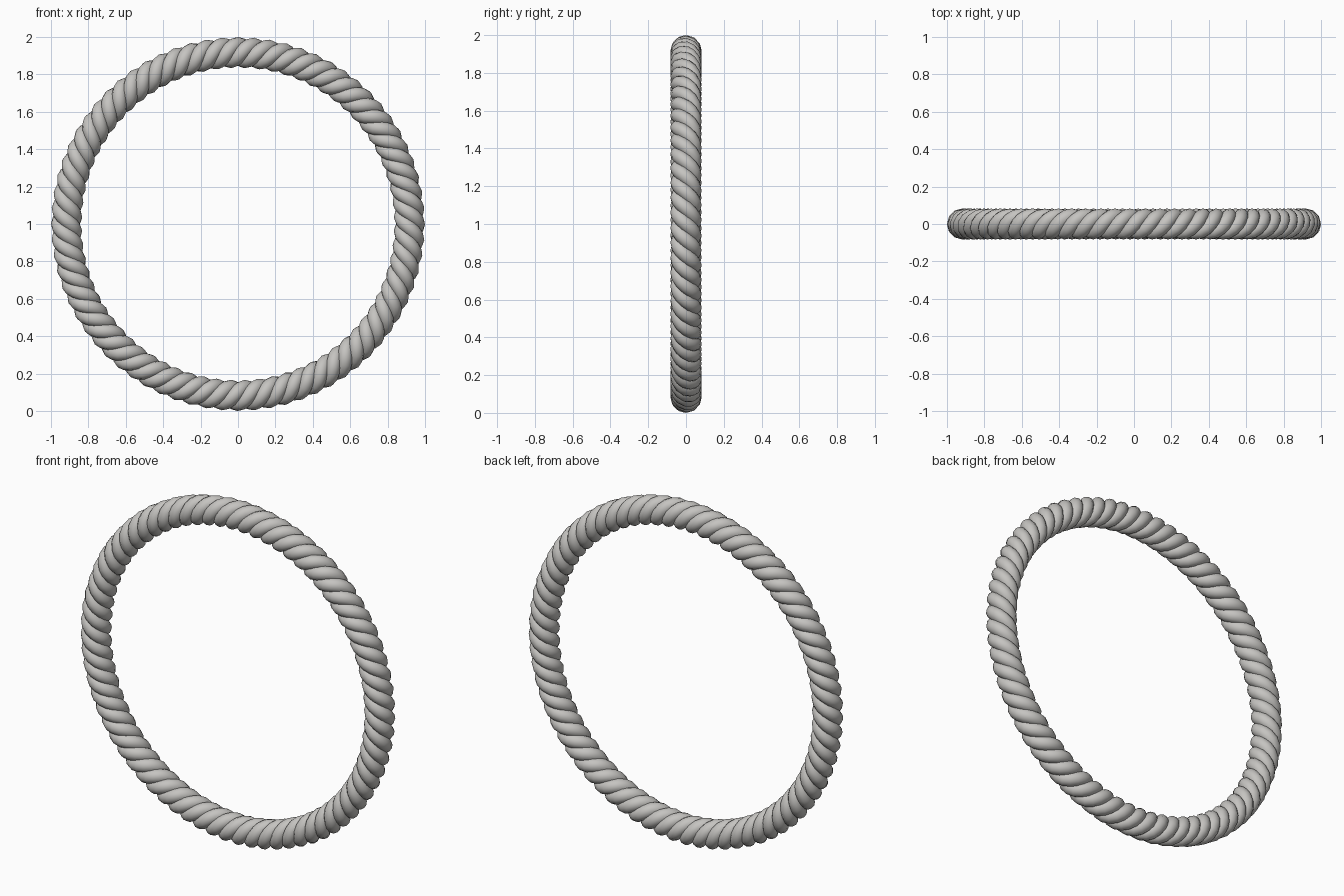
import bpy
import math

cube = bpy.data.objects.get("Cube")
if cube:
    bpy.data.objects.remove(cube, do_unlink=True)

STRANDS = 3
TURNS = 24                # twists of each strand around the ring
STEPS = 12                # path points per twist
ROPE_RADIUS = 0.083
STRAND_RADIUS = 0.0388
OFFSET = ROPE_RADIUS - STRAND_RADIUS
RING_RADIUS = 1 - ROPE_RADIUS

# Rope colour
grey = bpy.data.materials.new("rope_grey")
grey.use_nodes = True
colour = (0.56, 0.55, 0.53, 1)
grey.diffuse_color = colour
bsdf = next(n for n in grey.node_tree.nodes if n.type == "BSDF_PRINCIPLED")
bsdf.inputs["Base Color"].default_value = colour
bsdf.inputs["Roughness"].default_value = 0.8


def strand_point(angle, phase):
    """Point on a left-handed helix wound around the upright ring."""
    twist = phase - TURNS * angle
    radius = RING_RADIUS + OFFSET * math.cos(twist)
    return (radius * math.cos(angle), OFFSET * math.sin(twist),
            1 + radius * math.sin(angle), 1)


def make_strand(index):
    curve = bpy.data.curves.new(f"rope_strand_{index + 1}", "CURVE")
    curve.dimensions = "3D"
    curve.bevel_depth = STRAND_RADIUS
    curve.bevel_resolution = 4
    spline = curve.splines.new("POLY")
    count = TURNS * STEPS
    spline.points.add(count - 1)
    for i, point in enumerate(spline.points):
        point.co = strand_point(math.tau * i / count, math.tau * index / STRANDS)
    spline.use_cyclic_u = True
    spline.use_smooth = True
    curve.materials.append(grey)
    strand = bpy.data.objects.new(curve.name, curve)
    bpy.context.collection.objects.link(strand)
    return strand


# Three strands twisted together into a closed ring
strands = [make_strand(i) for i in range(STRANDS)]
bpy.ops.object.select_all(action="DESELECT")
for strand in strands:
    strand.select_set(True)
bpy.context.view_layer.objects.active = strands[0]
bpy.ops.object.convert(target="MESH")
bpy.ops.object.shade_smooth()
